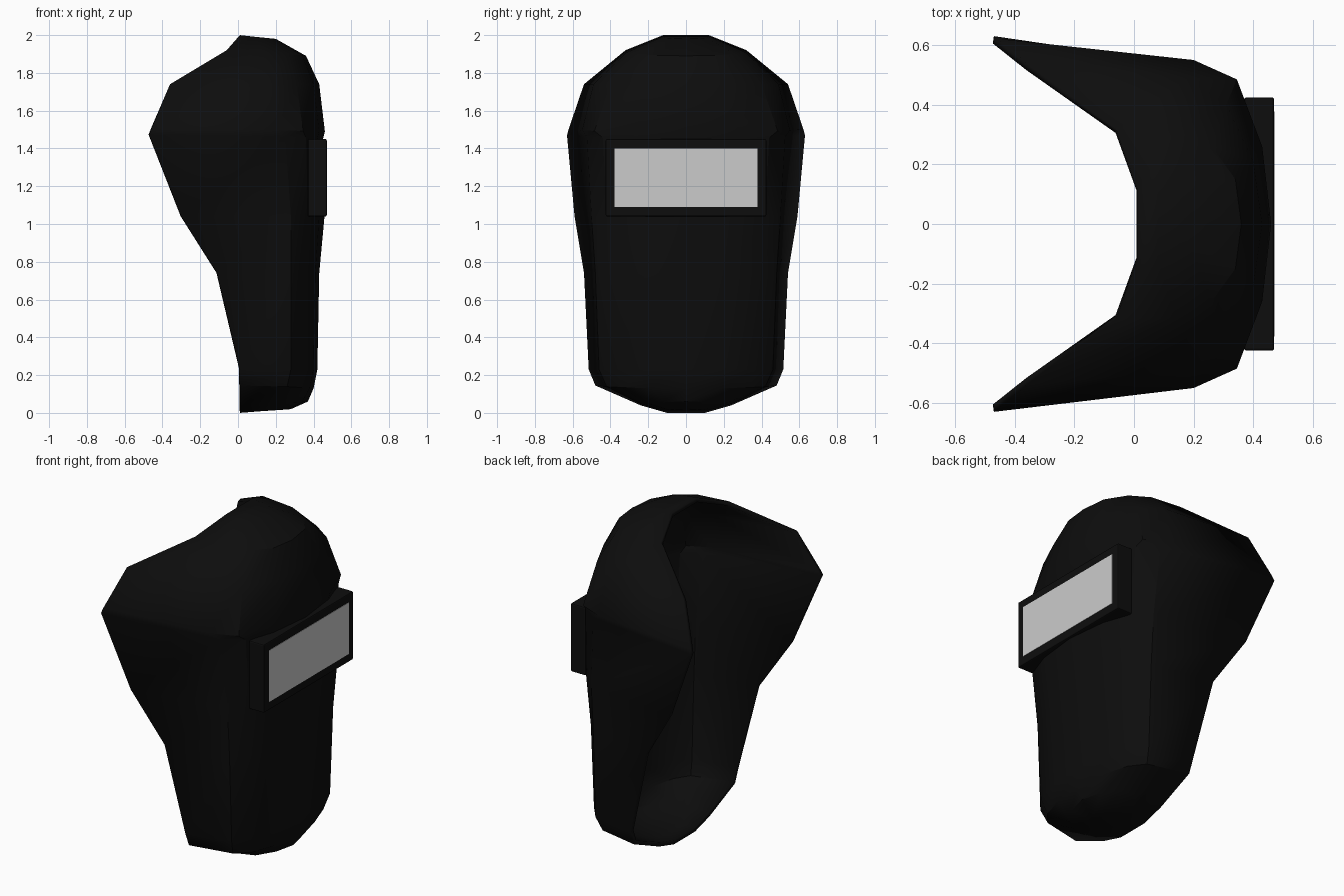
import bpy, bmesh


def material(name, rgb):
    m = bpy.data.materials.new(name)
    m.diffuse_color = (*rgb, 1)
    return m


black = material("matte black", (0.004, 0.004, 0.004))
grey = material("pale lens", (0.6, 0.6, 0.6))


def finish(bm, name, mat):
    mesh = bpy.data.meshes.new(name)
    bm.to_mesh(mesh)
    bm.free()
    obj = bpy.data.objects.new(name, mesh)
    bpy.context.collection.objects.link(obj)
    mesh.materials.append(mat)
    return obj


# Shell rows, bottom to top: rim z, front z, then x,y of rim, side, corner, cheek; x of centre
rows = [
    (0.00, 0.02, 0.01, 0.10, 0.11, 0.10, 0.20, 0.09, 0.26, 0.05, 0.28),
    (0.04, 0.06, 0.01, 0.24, 0.18, 0.24, 0.27, 0.22, 0.34, 0.12, 0.37),
    (0.145, 0.13, 0.01, 0.48, 0.26, 0.42, 0.33, 0.34, 0.38, 0.19, 0.40),
    (0.23, 0.23, 0.01, 0.515, 0.28, 0.46, 0.36, 0.36, 0.40, 0.20, 0.42),
    (0.74, 0.74, -0.11, 0.54, 0.28, 0.48, 0.36, 0.39, 0.41, 0.22, 0.43),
    (1.04, 1.04, -0.30, 0.59, 0.28, 0.50, 0.37, 0.42, 0.43, 0.25, 0.458),
    (1.47, 1.45, -0.47, 0.63, 0.25, 0.525, 0.36, 0.44, 0.42, 0.26, 0.45),
    (1.50, 1.49, -0.46, 0.622, 0.20, 0.55, 0.345, 0.485, 0.43, 0.26, 0.46),
    (1.74, 1.74, -0.36, 0.54, 0.18, 0.49, 0.31, 0.40, 0.40, 0.21, 0.43),
    (1.92, 1.89, -0.06, 0.32, 0.14, 0.315, 0.26, 0.26, 0.34, 0.15, 0.36),
    (2.00, 1.98, 0.01, 0.12, 0.08, 0.12, 0.14, 0.11, 0.18, 0.06, 0.20),
]

bm = bmesh.new()
grid = []
for zr, zf, *xy in rows:
    half = [(xy[2 * i], xy[2 * i + 1]) for i in range(4)]
    pts = half + [(xy[8], 0)] + [(x, -y) for x, y in reversed(half)]
    blend = [0, 0.4, 0.7, 0.9, 1, 0.9, 0.7, 0.4, 0]
    grid.append([bm.verts.new((x, y, zr + (zf - zr) * t))
                 for (x, y), t in zip(pts, blend)])
for a, b in zip(grid, grid[1:]):
    for j in range(8):
        bm.faces.new((b[j], b[j + 1], a[j + 1], a[j]))
# Crown and chin caps
for row, flip in ((grid[0], False), (grid[-1], True)):
    for j in range(4):
        f = [row[j], row[j + 1]] + ([row[7 - j]] if j < 3 else []) + [row[8 - j]]
        bm.faces.new(f[::-1] if flip else f)
shell = finish(bm, "mask_shell", black)
solid = shell.modifiers.new("thickness", 'SOLIDIFY')
solid.thickness = 0.025
solid.offset = -1
bpy.context.view_layer.objects.active = shell
shell.select_set(True)
bpy.ops.object.shade_smooth_by_angle(angle=0.5)


# Visor housing: box with softened edges
def box(name, lo, hi, mat):
    b = bmesh.new()
    bmesh.ops.create_cube(b, size=1)
    for v in b.verts:
        v.co = [l + (c + 0.5) * (h - l) for c, l, h in zip(v.co, lo, hi)]
    return finish(b, name, mat)


housing = box("visor_housing", (0.37, -0.425, 1.04), (0.47, 0.425, 1.45), black)
bevel = housing.modifiers.new("soft_edges", 'BEVEL')
bevel.width = 0.007
bevel.segments = 2

# Lens plate
box("visor_lens", (0.466, -0.378, 1.09), (0.472, 0.378, 1.40), grey)
